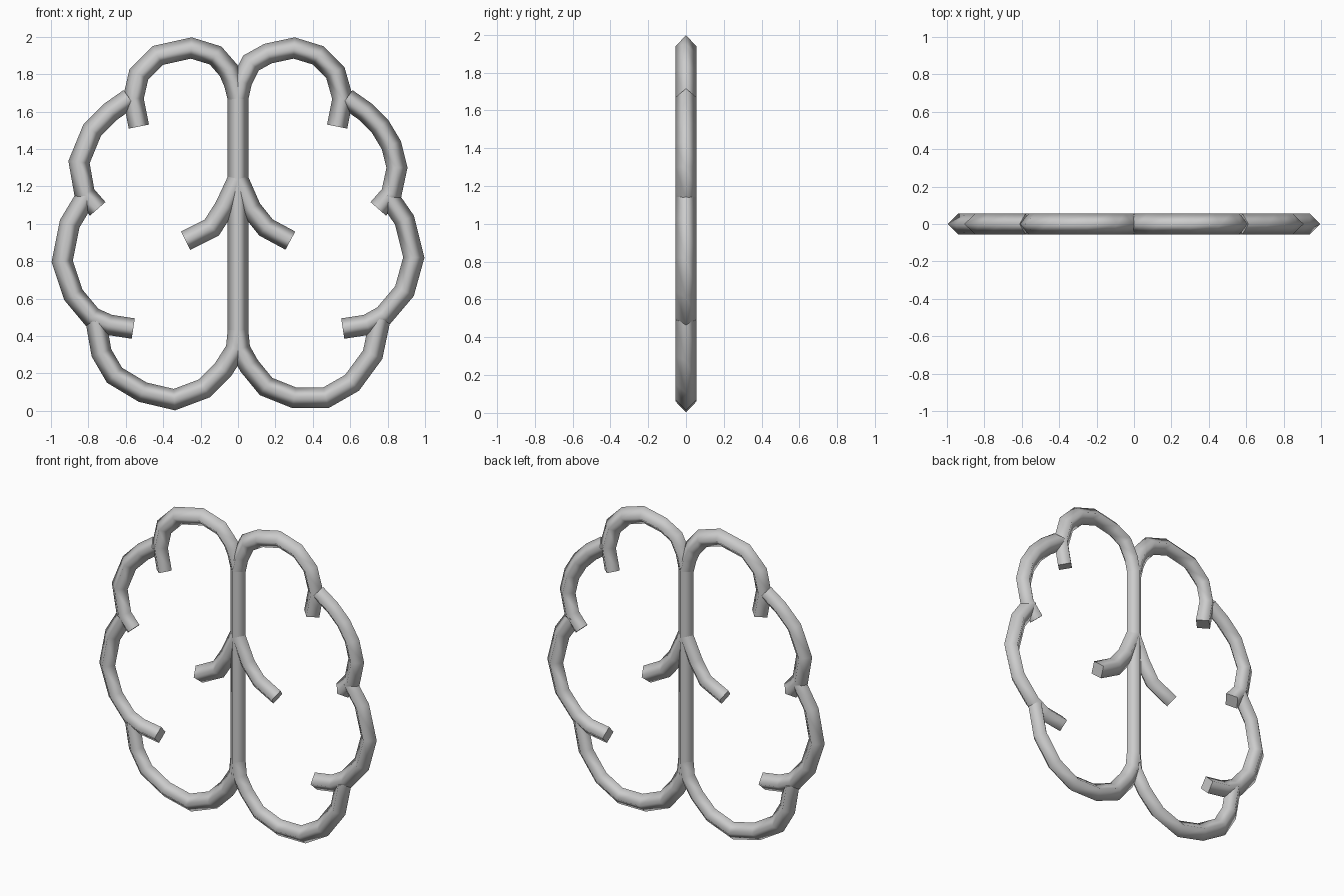
import bpy
import bmesh
from mathutils import Vector

RADIUS = 0.055

default_cube = bpy.data.objects.get("Cube")
if default_cube:
    bpy.data.objects.remove(default_cube, do_unlink=True)

# One plain grey for every tube
grey = bpy.data.materials.new("light grey")
grey.use_nodes = True
grey_colour = (0.6, 0.6, 0.6, 1.0)
grey.diffuse_color = grey_colour
grey.node_tree.nodes["Principled BSDF"].inputs["Base Color"].default_value = grey_colour


def mitre_offset(points, index):
    """In-plane offset of the tube wall at a path point, mitred at corners."""
    directions = []
    if index > 0:
        directions.append((points[index] - points[index - 1]).normalized())
    if index < len(points) - 1:
        directions.append((points[index + 1] - points[index]).normalized())
    tangent = sum(directions, Vector((0, 0, 0))).normalized()
    normal = Vector((-tangent.z, 0, tangent.x))
    return normal * RADIUS / tangent.dot(directions[0])


def add_tube(name, *path):
    """Four-sided tube along a path of (x, z) points, ridge facing front and back."""
    points = [Vector((x, 0, z)) for x, z in path]
    depth = Vector((0, RADIUS, 0))
    bm = bmesh.new()
    rings = []
    for index, point in enumerate(points):
        side = mitre_offset(points, index)
        rings.append([bm.verts.new(point + offset)
                      for offset in (side, depth, -side, -depth)])
    for ring, following in zip(rings, rings[1:]):
        for k in range(4):
            n = (k + 1) % 4
            wall = bm.faces.new((ring[k], ring[n], following[n], following[k]))
            wall.smooth = True
    # Flat end caps
    bm.faces.new(rings[0])
    bm.faces.new(rings[-1])
    for ring in (rings[0], rings[-1]):
        for k in range(4):
            bm.edges.get((ring[k], ring[(k + 1) % 4])).smooth = False
    bmesh.ops.recalc_face_normals(bm, faces=bm.faces)
    mesh = bpy.data.meshes.new(name)
    bm.to_mesh(mesh)
    bm.free()
    mesh.materials.append(grey)
    tube = bpy.data.objects.new(name, mesh)
    bpy.context.collection.objects.link(tube)
    return tube


# Straight bar between the two halves
add_tube("centre_bar", (0, 1.69), (0, 0.36))

# Top lobes, each curling inward to a short stub
add_tube("left_top_lobe", (0, 1.67), (0.02, 1.76), (0.07, 1.86), (0.16, 1.91),
         (0.3, 1.94), (0.43, 1.9), (0.52, 1.81), (0.56, 1.67), (0.53, 1.52))
add_tube("right_top_lobe", (0, 1.67), (-0.02, 1.75), (-0.05, 1.82), (-0.12, 1.9),
         (-0.25, 1.94), (-0.43, 1.9), (-0.53, 1.8), (-0.56, 1.67), (-0.53, 1.52))

# Upper side lobes
add_tube("left_upper_lobe", (0.58, 1.67), (0.68, 1.6), (0.76, 1.52),
         (0.82, 1.42), (0.85, 1.3), (0.82, 1.16), (0.75, 1.08))
add_tube("right_upper_lobe", (-0.58, 1.67), (-0.68, 1.6), (-0.78, 1.5),
         (-0.85, 1.33), (-0.82, 1.16), (-0.75, 1.08))

# Lower side lobes, ending in level stubs
add_tube("left_side_lobe", (0.8, 1.15), (0.89, 1.02), (0.94, 0.82),
         (0.89, 0.64), (0.78, 0.51), (0.69, 0.46), (0.56, 0.44))
add_tube("right_side_lobe", (-0.81, 1.15), (-0.9, 1), (-0.94, 0.8),
         (-0.88, 0.62), (-0.78, 0.5), (-0.69, 0.46), (-0.56, 0.44))

# Bottom lobes, meeting the bar
add_tube("left_bottom_lobe", (0.76, 0.49), (0.72, 0.3), (0.61, 0.15), (0.47, 0.07),
         (0.3, 0.07), (0.15, 0.13), (0.06, 0.24), (0.01, 0.33), (0, 0.43))
add_tube("right_bottom_lobe", (-0.76, 0.48), (-0.73, 0.31), (-0.66, 0.19), (-0.51, 0.1),
         (-0.34, 0.06), (-0.18, 0.12), (-0.08, 0.22), (-0.01, 0.33), (0, 0.43))

# Inner branches off the bar
add_tube("left_inner_branch", (0, 1.24), (0.07, 1.08), (0.15, 0.98), (0.28, 0.91))
add_tube("right_inner_branch", (0, 1.24), (-0.07, 1.09), (-0.14, 0.98), (-0.28, 0.91))
